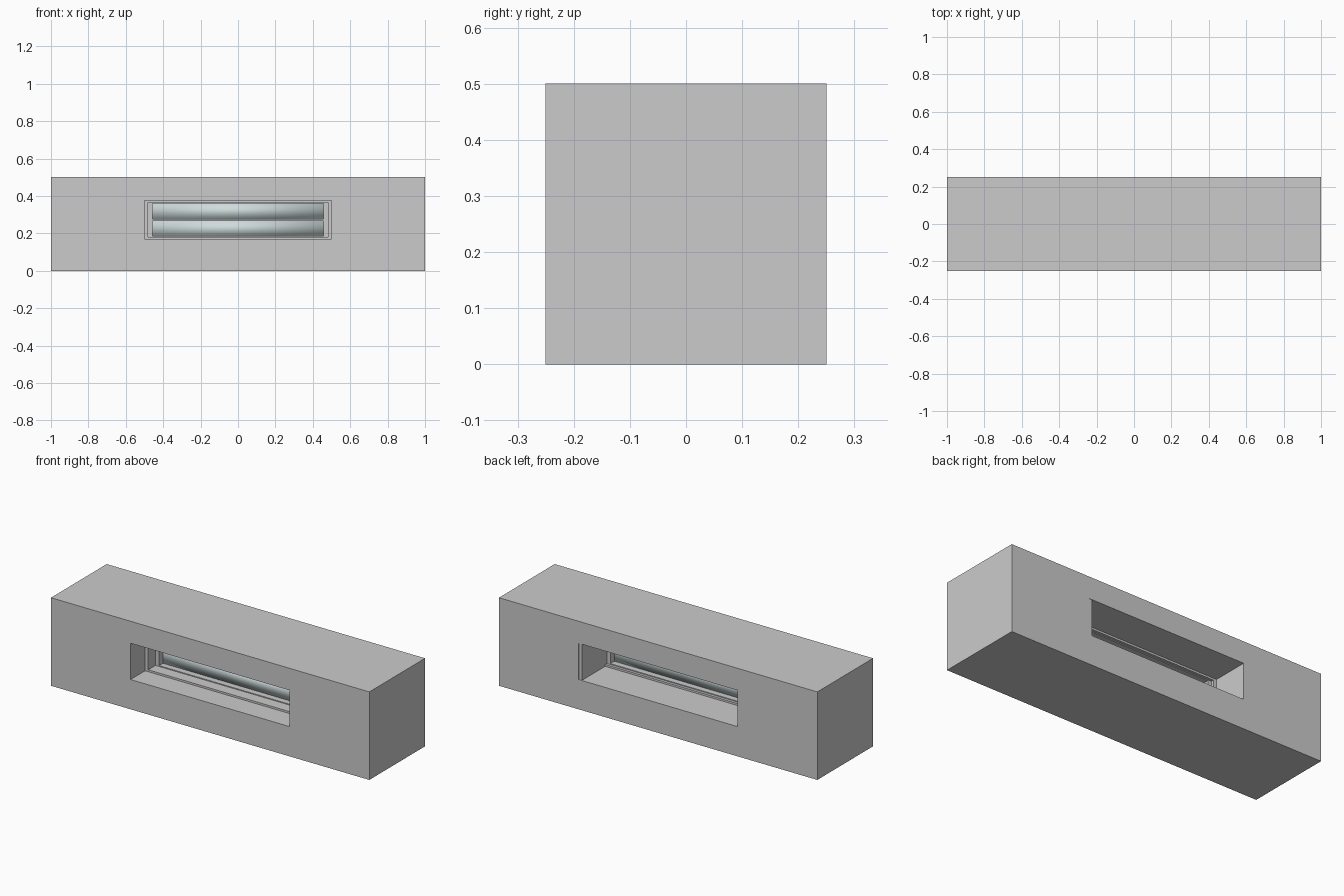
import bpy, bmesh

if "Cube" in bpy.data.objects:
    bpy.data.objects.remove(bpy.data.objects["Cube"])

ZC = 0.272  # height of the window centre


def add_mesh(name, bm):
    bmesh.ops.recalc_face_normals(bm, faces=bm.faces)
    me = bpy.data.meshes.new(name)
    bm.to_mesh(me)
    bm.free()
    ob = bpy.data.objects.new(name, me)
    bpy.context.collection.objects.link(ob)
    return ob


def rect(x0, x1, z0, z1):
    return [(x0, z0), (x1, z0), (x1, z1), (x0, z1)]


def ring(name, outer, inner, y0, y1):
    """Rectangular frame between two outlines, running from y0 to y1."""
    bm = bmesh.new()
    loops = [[bm.verts.new((x, y, z)) for x, z in rect(*r)]
             for r, y in ((outer, y0), (outer, y1), (inner, y1), (inner, y0))]
    for k in range(4):
        a, b = loops[k], loops[(k + 1) % 4]
        for i in range(4):
            j = (i + 1) % 4
            bm.faces.new((a[i], a[j], b[j], b[i]))
    return add_mesh(name, bm)


def box(name, x0, x1, y0, y1, z0, z1):
    bm = bmesh.new()
    bmesh.ops.create_cube(bm, size=1)
    for v in bm.verts:
        v.co = ((x0 + x1) / 2 + v.co.x * (x1 - x0),
                (y0 + y1) / 2 + v.co.y * (y1 - y0),
                (z0 + z1) / 2 + v.co.z * (z1 - z0))
    return add_mesh(name, bm)


def centred(hw, hh):
    return (-hw, hw, ZC - hh, ZC + hh)


opening = centred(0.5, 0.103)

# Wall block with the window opening
ring("wall", (-1, 1, 0, 0.5), opening, -0.25, 0.25)

# Fixed window frame set into the opening
ring("window_frame", opening, centred(0.48, 0.092), -0.12, 0.04)

# Thin lining of the opening towards the back
box("back_jamb_lining", 0.48, 0.5, 0.04, 0.248, ZC - 0.103, ZC + 0.103)

# Two stacked sashes with glass panes
glass = bpy.data.materials.new("glass")
glass.diffuse_color = (0.62, 0.71, 0.71, 1)
glass.use_nodes = True
glass.node_tree.nodes["Principled BSDF"].inputs["Base Color"].default_value = glass.diffuse_color
for label, s in (("lower", -1), ("upper", 1)):
    c = ZC + s * 0.046
    ring(label + "_sash", (-0.48, 0.48, c - 0.046, c + 0.046),
         (-0.457, 0.457, c - 0.041, c + 0.041), -0.055, 0.025)
    pane = box(label + "_pane", -0.457, 0.457, -0.02, -0.01,
               c - 0.041, c + 0.041)
    pane.data.materials.append(glass)
    for p in pane.data.polygons:
        p.use_smooth = True
